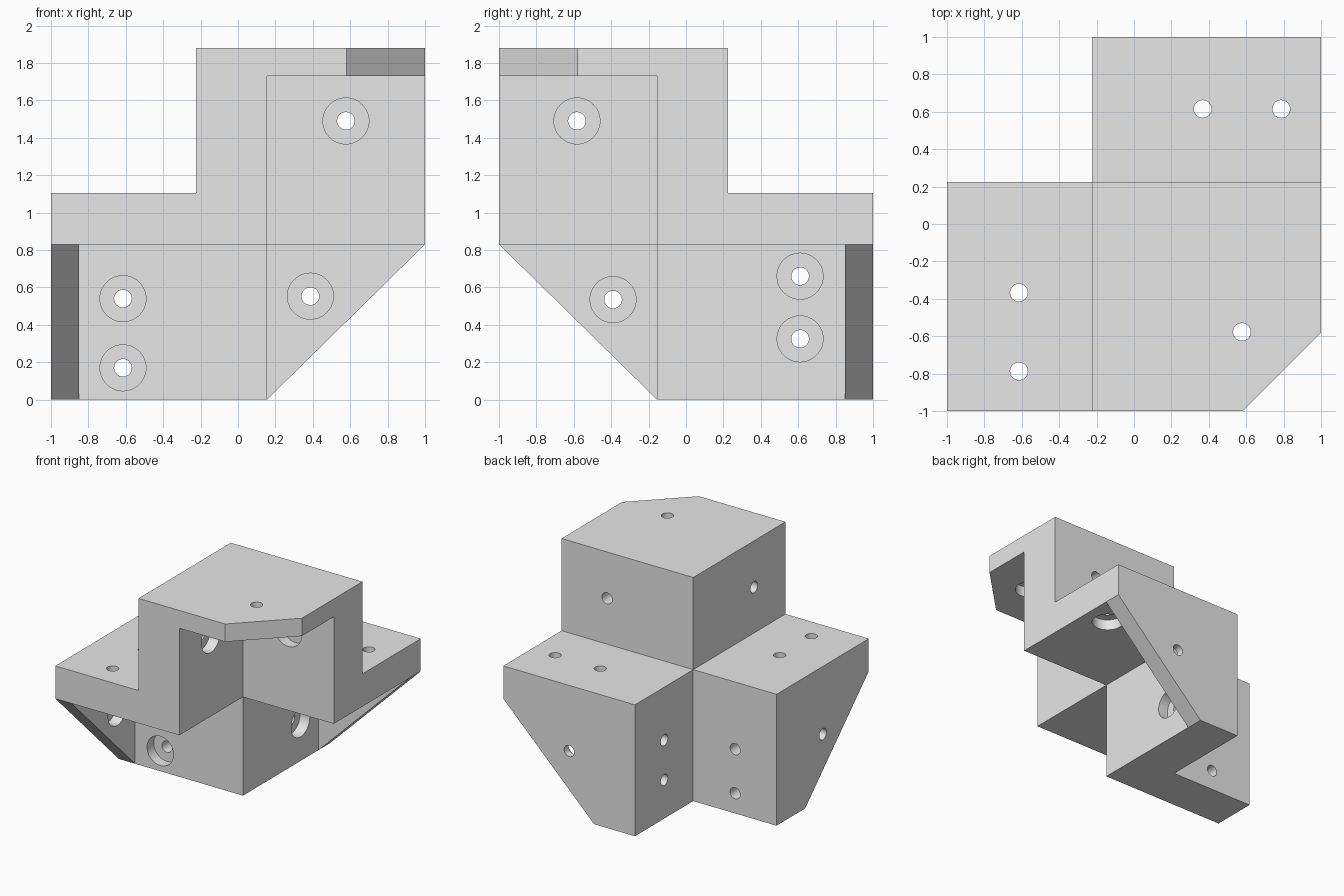
import bpy
import bmesh
from mathutils import Matrix, Vector

cube = bpy.data.objects.get("Cube")
if cube:
    bpy.data.objects.remove(cube, do_unlink=True)

# Main planes: OUT = outer wall face, INN = inner wall face, END = inside of an end plate
OUT, INN, END, FAR = 0.225, 0.155, 0.85, 1.2
DECK, SHELF, LID, TOP = 0.83, 1.105, 1.73, 1.88
HOLE_R, BORE_R, BORE_DEPTH = 0.047, 0.123, 0.09

grey = bpy.data.materials.new("light grey plastic")
grey.use_nodes = True
grey.diffuse_color = (0.8, 0.8, 0.8, 1)
grey.node_tree.nodes["Principled BSDF"].inputs["Base Color"].default_value = (0.8, 0.8, 0.8, 1)


def make_object(name, bm):
    bmesh.ops.recalc_face_normals(bm, faces=bm.faces)
    mesh = bpy.data.meshes.new(name)
    bm.to_mesh(mesh)
    bm.free()
    mesh.materials.append(grey)
    obj = bpy.data.objects.new(name, mesh)
    bpy.context.collection.objects.link(obj)
    return obj


def prism(name, axis, outline, low, high):
    """Extrude an outline, given in the two other axes in order, along axis."""
    bm = bmesh.new()
    others = [i for i in range(3) if i != axis]
    verts = []
    for a, b in outline:
        p = Vector((0, 0, 0))
        p[axis], p[others[0]], p[others[1]] = low, a, b
        verts.append(bm.verts.new(p))
    face = bm.faces.new(verts)
    grown = bmesh.ops.extrude_face_region(bm, geom=[face])["geom"]
    shift = Vector((0, 0, 0))
    shift[axis] = high - low
    bmesh.ops.translate(bm, vec=shift, verts=[g for g in grown if isinstance(g, bmesh.types.BMVert)])
    return make_object(name, bm)


def box(name, xs, ys, zs):
    (x0, x1), (y0, y1) = xs, ys
    return prism(name, 2, [(x0, y0), (x1, y0), (x1, y1), (x0, y1)], *zs)


def cylinder(name, axis, centre, radius, length):
    bm = bmesh.new()
    direction = Vector([float(i == axis) for i in range(3)])
    turn = direction.to_track_quat("Z", "Y").to_matrix().to_4x4()
    bmesh.ops.create_cone(bm, cap_ends=True, segments=48, radius1=radius, radius2=radius,
                          depth=length, matrix=Matrix.Translation(centre) @ turn)
    return make_object(name, bm)


def cut(cutter):
    cutter.hide_render = True
    mod = bracket.modifiers.new("cut", "BOOLEAN")
    mod.operation, mod.solver, mod.object = "DIFFERENCE", "EXACT", cutter
    bpy.context.view_layer.objects.active = bracket
    bpy.ops.object.modifier_apply(modifier=mod.name)
    bpy.data.objects.remove(cutter, do_unlink=True)


def drill(axis, inner, wall, sign, point):
    """Through hole with a counterbore on the inner face of a wall."""
    for radius, depth in ((BORE_R, BORE_DEPTH), (HOLE_R, wall + 0.1)):
        centre = Vector(point)
        centre[axis] = inner + sign * (depth - 0.1) / 2
        cut(cylinder("drill", axis, centre, radius, depth + 0.1))


bracket = box("corner_bracket", (-1, 1), (-1, 1), (0, TOP))

# Outer notches separating the three arms
cut(box("notch", (-FAR, -OUT), (OUT, FAR), (-1, 3)))
cut(box("notch", (-FAR, -OUT), (-FAR, FAR), (SHELF, 3)))
cut(box("notch", (-FAR, FAR), (OUT, FAR), (SHELF, 3)))

# Inner channels, each closed by an end plate
cut(box("channel", (-END, FAR), (-FAR, -INN), (-1, DECK)))
cut(box("channel", (INN, FAR), (-FAR, END), (-1, DECK)))
cut(box("channel", (INN, FAR), (-FAR, -INN), (-1, LID)))

# Sloped corners of the end plates
reach = DECK / (1 - INN)
cut(prism("slope", 0, [(-2, DECK + reach), (1 - INN, -reach), (-2, -reach)], -FAR, -0.5))
cut(prism("slope", 1, [(2, DECK + reach), (INN - 1, -reach), (2, -reach)], 0.5, FAR))
cut(prism("slope", 2, [(0.08, -1.5), (1.5, -1.5), (1.5, -0.08)], 1.5, 2))

# Screw holes through the long walls
wall = OUT + INN
for z in (0.54, 0.17):
    drill(1, -INN, wall, 1, (-0.615, 0, z))
for z in (0.66, 0.325):
    drill(0, INN, wall, -1, (0, 0.61, z))
drill(1, -INN, wall, 1, (0.577, 0, 1.49))
drill(0, INN, wall, -1, (0, -0.583, 1.49))
for s in (0.367, 0.787):
    drill(2, DECK, SHELF - DECK, 1, (-0.615, -s, 0))
    drill(2, DECK, SHELF - DECK, 1, (s, 0.615, 0))

# Screw holes through the end plates
drill(0, -END, 1 - END, -1, (0, -0.39, 0.535))
drill(1, END, 1 - END, 1, (0.387, 0, 0.553))
drill(2, LID, TOP - LID, 1, (0.577, -0.577, 0))

bpy.ops.object.select_all(action="DESELECT")
bracket.select_set(True)
bpy.context.view_layer.objects.active = bracket
bpy.ops.object.shade_smooth_by_angle(angle=0.5)
